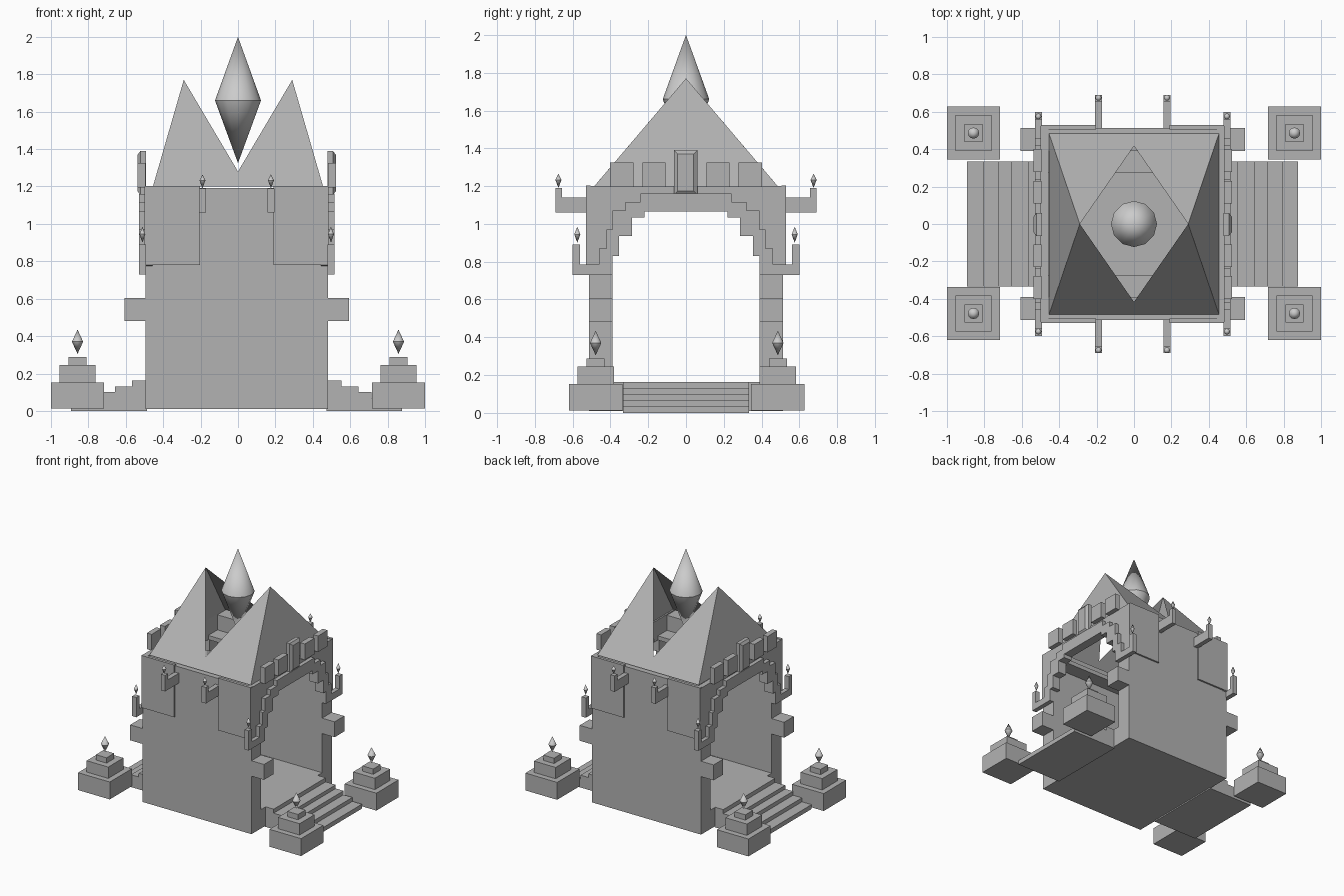
import bpy, bmesh, math

if "Cube" in bpy.data.objects:
    bpy.data.objects.remove(bpy.data.objects["Cube"])

SIDES = (-1, 1)
CX = -0.007  # the body sits a hair left of centre

stone = bpy.data.materials.new("dark_stone")
stone.diffuse_color = (.45, .45, .45, 1)
stone.use_nodes = True
stone.node_tree.nodes["Principled BSDF"].inputs["Base Color"].default_value = stone.diffuse_color


def make(name, verts, faces, fix=True, mat=stone):
    me = bpy.data.meshes.new(name)
    bm = bmesh.new()
    vs = [bm.verts.new(v) for v in verts]
    for f in faces:
        bm.faces.new([vs[i] for i in f])
    if fix:
        bmesh.ops.recalc_face_normals(bm, faces=bm.faces[:])
    bm.to_mesh(me)
    bm.free()
    if mat:
        me.materials.append(mat)
    ob = bpy.data.objects.new(name, me)
    bpy.context.collection.objects.link(ob)
    return ob


def prism_x(name, pts, x0, x1):
    """Extrude a (y, z) outline from x0 to x1."""
    n = len(pts)
    verts = [(x, y, z) for x in (x0, x1) for y, z in pts]
    faces = [list(range(n)), list(range(n, 2 * n))]
    faces += [(i, (i + 1) % n, n + (i + 1) % n, n + i) for i in range(n)]
    return make(name, verts, faces)


def box(name, x0, x1, y0, y1, z0, z1):
    return prism_x(name, [(y0, z0), (y1, z0), (y1, z1), (y0, z1)], x0, x1)


def sbox(name, sx, sy, x0, x1, y0, y1, z0, z1, ox=CX):
    """Box mirrored into the quadrant given by the signs sx, sy."""
    return box(name, ox + sx * x0, ox + sx * x1, sy * y0, sy * y1, z0, z1)


def finial(name, x, y, z0, zm, z1, r, n=12):
    """Double cone standing on its point, smooth around, sharp at the waist."""
    ring = [(x + r * math.cos(2 * math.pi * i / n), y + r * math.sin(2 * math.pi * i / n), zm)
            for i in range(n)]
    verts = ring + [(x, y, z0), (x, y, z1)]
    faces = [(i, (i + 1) % n, t) for t in (n, n + 1) for i in range(n)]
    ob = make(name, verts, faces, mat=None)
    bpy.context.view_layer.objects.active = ob
    ob.select_set(True)
    bpy.ops.object.shade_smooth_by_angle(angle=math.radians(33))
    ob.select_set(False)


# Floor slab
box("floor", CX - .488, CX + .488, -.40, .40, .01, .163)

# Stepped underside and top of the arch, half outline from outside to centre
inner = [(.39, .73), (.39, .83), (.355, .83), (.355, .935), (.286, .935),
         (.286, 1.035), (.22, 1.035), (.22, 1.065)]
outer = [(.60, .73), (.60, .89), (.56, .89), (.56, .785), (.46, .785), (.46, .87),
         (.42, .87), (.42, .97), (.39, .97), (.39, 1.07), (.32, 1.07), (.32, 1.115),
         (.24, 1.115), (.24, 1.16)]


def mirrored(a, b):
    """Close two half outlines into a symmetric arch outline."""
    def m(p):
        return [(-y, z) for y, z in p]
    return a + m(a)[::-1] + m(b) + b[::-1]


for sy in SIDES:
    # Long walls and interior ledge under the roof
    sbox("wall", 1, sy, -.488, .488, .39, .514, .01, 1.192)
    sbox("ceiling_ledge", 1, sy, -.47, .47, .272, .40, 1.036, 1.07)

for sx in SIDES:
    # Arch end wall and raised stepped trim with hooked ends
    prism_x("arch_wall", mirrored([(.525, .78), (.525, 1.2)], inner),
            CX + sx * .45, CX + sx * .492)
    prism_x("arch_trim", mirrored(outer, inner), CX + sx * .485, CX + sx * .523)
    # Crown blocks and keystone
    for y in (-.34, -.17, .17, .34):
        box("crown_block", CX + sx * .487, CX + sx * .53, y - .061, y + .061, 1.195, 1.325)
    y0, y1, z0, z1, d = -.064, .06, 1.155, 1.39, .02
    base = [(y0, z0), (y1, z0), (y1, z1), (y0, z1)]
    face = [(y0 + d, z0 + d), (y1 - d, z0 + d), (y1 - d, z1 - d), (y0 + d, z1 - d)]
    verts = [(CX + sx * .485, *p) for p in base] + [(CX + sx * .515, *p) for p in base] \
        + [(CX + sx * .53, *p) for p in face]
    quads = [(0, 1, 2, 3), (8, 9, 10, 11)]
    quads += [(k + i, k + (i + 1) % 4, k + 4 + (i + 1) % 4, k + 4 + i)
              for k in (0, 4) for i in range(4)]
    make("keystone", verts, quads)
    # Stairs
    for i, (xe, zt) in enumerate([(.56, .163), (.65, .13), (.72, .10), (.80, .068), (.885, .036)]):
        xs = (.48, .56, .65, .72, .80)[i]
        sbox("stair_step", sx, 1, xs, xe, -.333, .333, 0, zt)

    for sy in SIDES:
        # Corner panels, corbels and hook finials
        sbox("corner_panel", sx, sy, .197, .489, .505, .528, .78, 1.203)
        sbox("corbel", sx, sy, .47, .60, .39, .514, .48, .605)
        finial("hook_finial", CX + sx * .504, sy * .575, .90, .945, .985, .016)
        # Bracket arms on the long walls
        bx = CX + sx * .183
        prism_x("bracket", [(sy * y, z) for y, z in
                            [(.505, 1.06), (.69, 1.06), (.69, 1.19), (.655, 1.19),
                             (.655, 1.14), (.505, 1.14)]], bx - .019, bx + .019)
        finial("bracket_finial", bx, sy * .675, 1.19, 1.233, 1.265, .016)
        # Stepped corner piers
        px, py = sx * .858, .004 + sy * .482
        for h, z0, z1 in [(.142, .012, .153), (.097, .153, .245), (.048, .245, .288)]:
            box("pier_tier", px - h, px + h, py - h, py + h, z0, z1)
        finial("pier_finial", px, py, .305, .37, .435, .03)

# Hipped roof shell with a V notch cut in both long slopes
roof = [(-.455, -.485, 1.2), (.455, -.485, 1.2), (.455, .485, 1.2), (-.455, .485, 1.2),
        (-.29, 0, 1.77), (.29, 0, 1.77), (0, -.417, 1.28), (0, .417, 1.28)]
make("roof", roof, [(0, 1, 5, 6, 4), (2, 3, 4, 7, 5), (1, 2, 5), (3, 0, 4)], fix=False)

# Floating spire
finial("spire", 0, 0, 1.325, 1.66, 2.0, .123)
